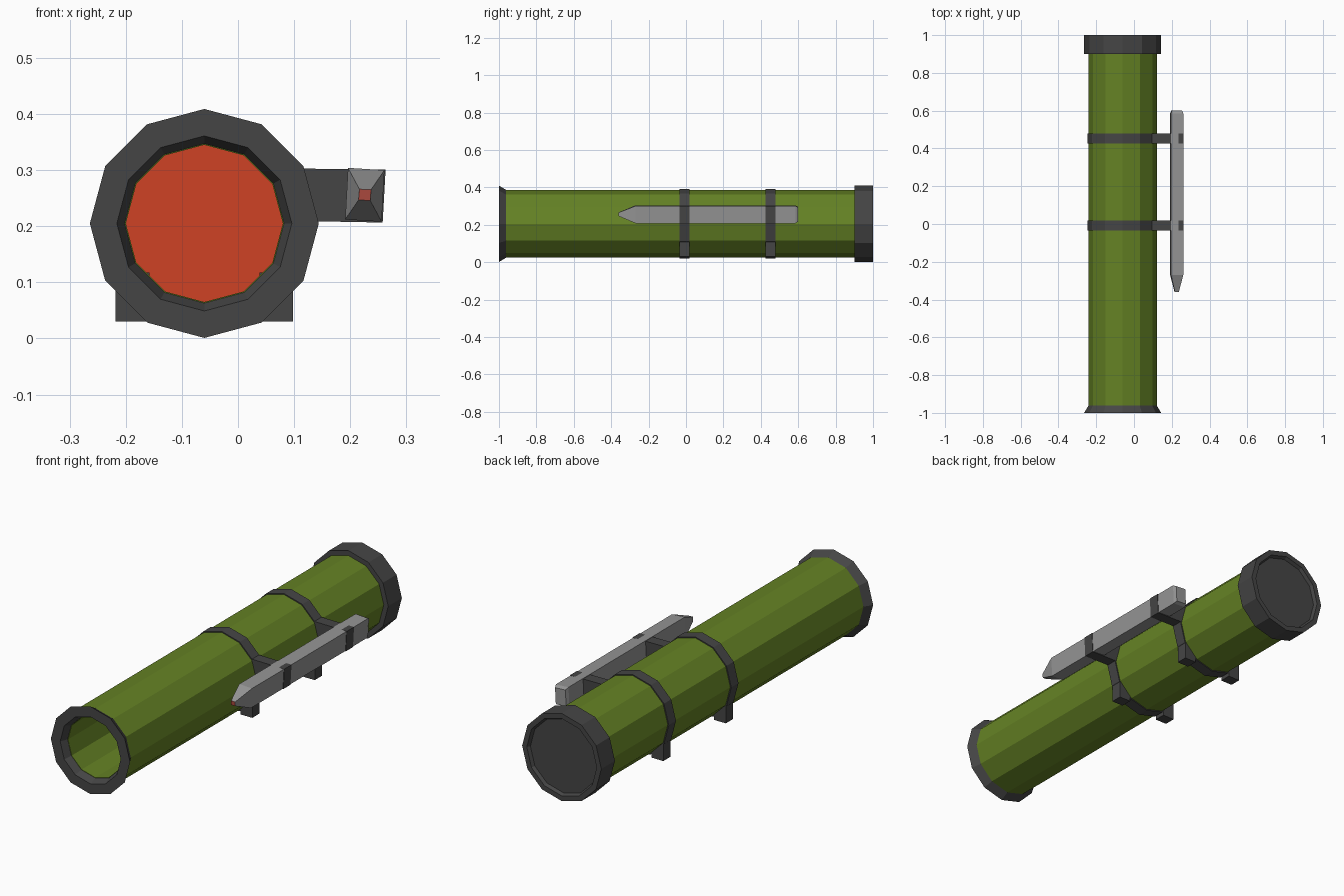
import bpy, bmesh, math

if "Cube" in bpy.data.objects:
    bpy.data.objects.remove(bpy.data.objects["Cube"])

CX, CZ, SIDES = -0.06, 0.205, 12


def material(name, rgb):
    m = bpy.data.materials.new(name)
    m.diffuse_color = (*rgb, 1)
    m.use_nodes = True
    m.node_tree.nodes["Principled BSDF"].inputs["Base Color"].default_value = m.diffuse_color
    return m


GREEN = material("olive_green", (0.130, 0.225, 0.018))
DARK = material("dark_grey", (0.060, 0.060, 0.060))
GREY = material("light_grey", (0.300, 0.300, 0.300))
ORANGE = material("orange_red", (0.620, 0.055, 0.018))
RED = material("dull_red", (0.400, 0.065, 0.048))


def finish(name, bm, mats):
    bmesh.ops.recalc_face_normals(bm, faces=bm.faces)
    me = bpy.data.meshes.new(name)
    bm.to_mesh(me)
    bm.free()
    for m in mats:
        me.materials.append(m)
    ob = bpy.data.objects.new(name, me)
    bpy.context.collection.objects.link(ob)
    return ob


def lathe(name, profile, mats, slots=None, closed=False):
    """Turn (y, radius) points about the tube axis; radius 0 makes a flat cap."""
    bm = bmesh.new()
    rings = []
    for y, r in profile:
        rings.append([bm.verts.new((CX + r * math.cos(a), y, CZ + r * math.sin(a)))
                      for a in (2 * math.pi * k / SIDES for k in range(SIDES))] if r else None)
    n = len(rings)
    for i in range(n if closed else n - 1):
        a, b = rings[i], rings[(i + 1) % n]
        if a is None or b is None:
            faces = [bm.faces.new(a or b)]
        else:
            faces = [bm.faces.new((a[k], a[(k + 1) % SIDES], b[(k + 1) % SIDES], b[k]))
                     for k in range(SIDES)]
        for f in faces:
            f.material_index = slots[i] if slots else 0
    return finish(name, bm, mats)


def loft(name, sections, mats):
    """Join four-cornered (y, corners) sections along y and cap both ends."""
    bm = bmesh.new()
    rings = [[bm.verts.new((x, y, z)) for x, z in pts] for y, pts in sections]
    first = bm.faces.new(rings[0])
    bm.faces.new(rings[-1])
    for a, b in zip(rings, rings[1:]):
        for k in range(4):
            bm.faces.new((a[k], a[(k + 1) % 4], b[(k + 1) % 4], b[k]))
    first.material_index = len(mats) - 1
    return finish(name, bm, mats)


def box(x0, x1, z0, z1):
    return [(x0, z0), (x1, z0), (x1, z1), (x0, z1)]


# Hollow tube with coloured bottom of the bore
lathe("launch_tube",
      [(0.88, 0), (0.88, 0.14), (-0.965, 0.14), (-0.965, 0.181), (0.92, 0.181), (0.92, 0)],
      [GREEN, ORANGE], [1, 0, 0, 0, 0])

# Flared muzzle ring
lathe("muzzle_ring", [(-0.96, 0.18), (-1, 0.204), (-1, 0.156), (-0.96, 0.14)], [DARK], closed=True)

# Rear cap with shallow recess
lathe("rear_cap", [(0.9, 0), (0.9, 0.204), (1, 0.204), (1, 0.18), (0.985, 0.172), (0.985, 0)], [DARK])

# Sight: slightly skewed square bar
SIGHT = [(0.191, 0.212), (0.256, 0.208), (0.261, 0.300), (0.196, 0.304)]
SX, SZ = 0.226, 0.256


def scaled(f, g=None):
    g = f if g is None else g
    return [(SX + (x - SX) * f, SZ + (z - SZ) * g) for x, z in SIGHT]


loft("sight_bar", [(-0.36, scaled(0.32, 0.21)), (-0.27, SIGHT), (0.585, SIGHT), (0.6, scaled(0.82))],
     [GREY, RED])

# Straps, each with a sight bracket and two feet
for label, y0, y1 in (("front", -0.035, 0.018), ("rear", 0.425, 0.478)):
    lathe(label + "_strap", [(y0, 0.175), (y0, 0.186), (y1, 0.186), (y1, 0.175)], [DARK], closed=True)
    clamp = scaled(1.06, 1.03)
    loft(label + "_sight_bracket",
         [(y, [(0.08, 0.210), clamp[1], clamp[2], (0.08, 0.303)]) for y in (y0, y1)], [DARK])
    for side, s in (("left", -1), ("right", 1)):
        loft(f"{label}_{side}_foot",
             [(y, box(CX + s * 0.098, CX + s * 0.158, 0.03, 0.118)) for y in (y0, y1)], [DARK])
